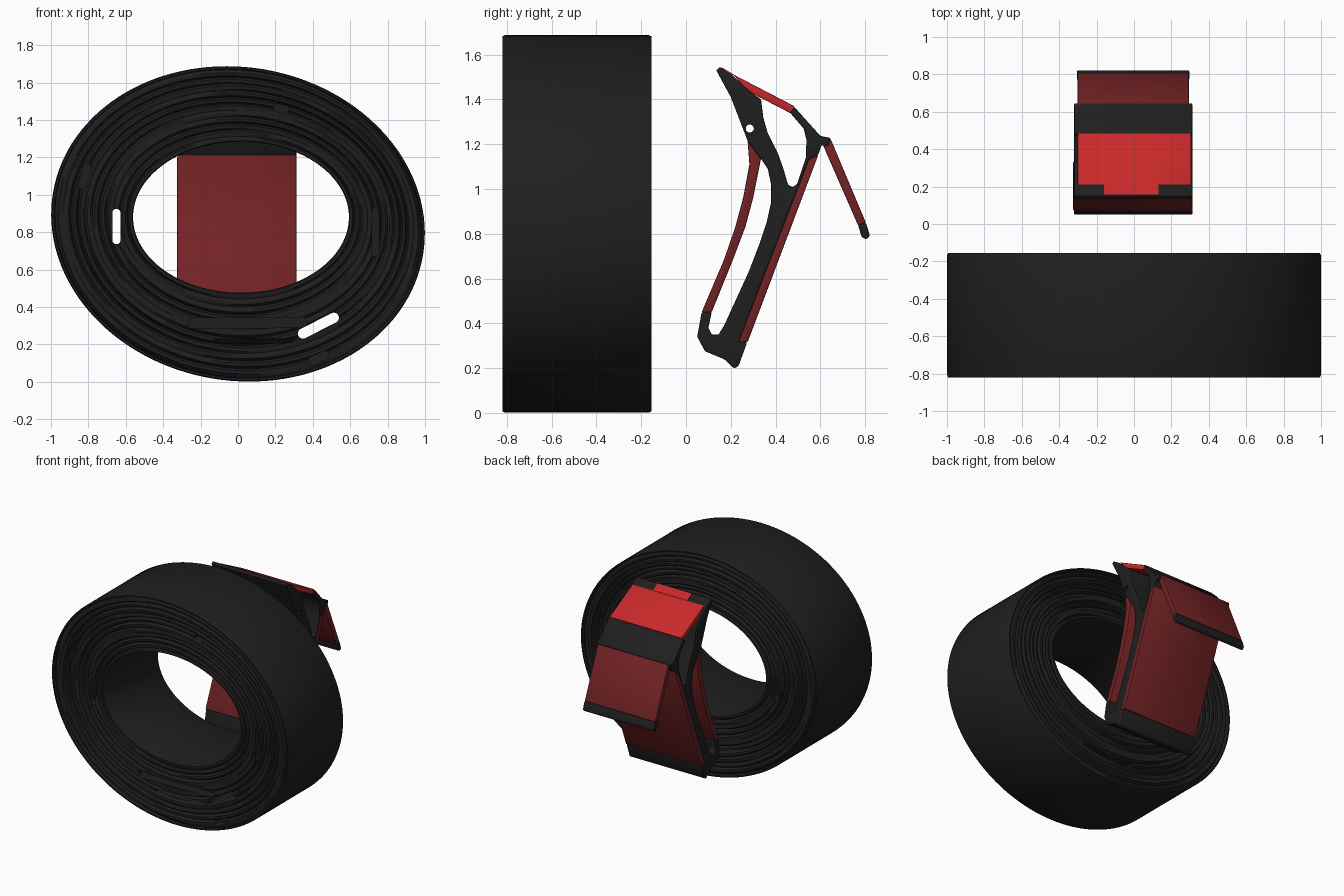
import bpy, bmesh, math, random
from mathutils import Matrix

if "Cube" in bpy.data.objects:
    bpy.data.objects.remove(bpy.data.objects["Cube"])

random.seed(4)


def material(name, rgb):
    m = bpy.data.materials.new(name)
    m.diffuse_color = (*rgb, 1)
    m.use_nodes = True
    m.node_tree.nodes["Principled BSDF"].inputs["Base Color"].default_value = m.diffuse_color
    return m


BLACK = material("matte_black", (0.0135, 0.0135, 0.0135))
RED = material("bright_red", (0.58, 0.022, 0.023))
DARK_RED = material("dark_red", (0.175, 0.0165, 0.018))


def make_object(name, bm, mat):
    bmesh.ops.recalc_face_normals(bm, faces=bm.faces)
    me = bpy.data.meshes.new(name)
    bm.to_mesh(me)
    bm.free()
    me.materials.append(mat)
    ob = bpy.data.objects.new(name, me)
    bpy.context.collection.objects.link(ob)
    return ob


def activate(ob):
    bpy.ops.object.select_all(action='DESELECT')
    ob.select_set(True)
    bpy.context.view_layer.objects.active = ob


def smooth(ob, angle=35):
    activate(ob)
    bpy.ops.object.shade_smooth_by_angle(angle=math.radians(angle))


def slab(name, points, x0, x1, mat, bevel=0.008):
    """Side profile (y, z) extruded across the width."""
    bm = bmesh.new()
    face = bm.faces.new([bm.verts.new((x0, y, z)) for y, z in points])
    ext = bmesh.ops.extrude_face_region(bm, geom=[face])
    for g in ext["geom"]:
        if isinstance(g, bmesh.types.BMVert):
            g.co.x = x1
    ob = make_object(name, bm, mat)
    if bevel:
        activate(ob)
        mod = ob.modifiers.new("edges", 'BEVEL')
        mod.width, mod.segments, mod.limit_method = bevel, 2, 'ANGLE'
        bpy.ops.object.modifier_apply(modifier=mod.name)
    smooth(ob)
    return ob


def cut(target, cutter, solver='EXACT'):
    cutter.hide_render = True
    activate(target)
    mod = target.modifiers.new("cut", 'BOOLEAN')
    mod.operation, mod.solver, mod.object = 'DIFFERENCE', solver, cutter
    bpy.ops.object.modifier_apply(modifier=mod.name)
    bpy.data.objects.remove(cutter)


def slot_cutter(x, z, length, width, angle, y0, y1):
    """Capsule prism running along y."""
    bm = bmesh.new()
    ring = []
    for i in range(16):
        a = math.tau * (i + 0.5) / 16
        px = width * math.cos(a) + math.copysign(length - width, math.cos(a))
        pz = width * math.sin(a)
        c, s = math.cos(math.radians(angle)), math.sin(math.radians(angle))
        ring.append((x + px * c - pz * s, z + px * s + pz * c))
    lo = [bm.verts.new((px, y0, pz)) for px, pz in ring]
    hi = [bm.verts.new((px, y1, pz)) for px, pz in ring]
    bm.faces.new(lo)
    bm.faces.new(hi)
    for i in range(16):
        j = (i + 1) % 16
        bm.faces.new((lo[i], lo[j], hi[j], hi[i]))
    return make_object("slot_cutter", bm, BLACK)


# Wound strap roll: oval ring whose two ends show the wound layers
Y0, Y1, SEG, LAYERS = -0.82, -0.155, 128, 10


def oval(f, t):
    a, b = 0.577 + 0.42 * f, 0.404 + 0.439 * f
    x = 0.016 * (1 - f) + a * math.cos(t) - 0.06 * f * math.sin(t)
    z = 0.88 - 0.036 * f + b * math.sin(t)
    return x, z


half = [(0.0, 0.012), (0.012, 0.0), (0.05, 0.0)]
for k in range(LAYERS):
    f = 0.07 + 0.87 * k / LAYERS
    half += [(f, 0.014 + 0.014 * random.random()), (f + 0.025, 0.004)]
    half += [(f + 0.06, 0.003)]
half += [(0.955, 0.022), (0.965, 0.0), (0.988, 0.0), (1.0, 0.012)]
profile = [(f, d, 1) for f, d in half] + [(f, d, -1) for f, d in reversed(half)]

bm = bmesh.new()
rings = []
for i in range(SEG):
    t = math.tau * i / SEG
    row = []
    for f, d, side in profile:
        wob = 0.008 * math.sin(3 * t + side) * math.sin(math.pi * f)
        x, z = oval(f + wob, t)
        inside = 0.05 < f < 0.96
        depth = d * (1 + 0.7 * math.sin(2 * t + 20 * f)) if inside else d
        row.append(bm.verts.new((x, Y0 + depth if side > 0 else Y1 - depth, z)))
    rings.append(row)
n = len(profile)
for i in range(SEG):
    r, s = rings[i], rings[(i + 1) % SEG]
    for j in range(n):
        k = (j + 1) % n
        bm.faces.new((r[j], r[k], s[k], s[j]))
roll = make_object("strap_roll", bm, BLACK)

# Gaps between layers: through slots, then shallow pockets in the front
for x, z, length, width, angle in [(-0.65, 0.83, 0.095, 0.022, 90),
                                   (0.085, 0.219, 0.215, 0.012, 0.5),
                                   (0.43, 0.30, 0.12, 0.028, 27)]:
    cut(roll, slot_cutter(x, z, length, width, angle, -1, 0), 'MANIFOLD')
for x, z, length, width, angle in [(0.05, 0.315, 0.32, 0.028, 0.5),
                                   (0.735, 0.80, 0.13, 0.018, 90),
                                   (0.23, 1.46, 0.04, 0.022, -15),
                                   (-0.82, 1.10, 0.07, 0.022, 75),
                                   (0.43, 0.125, 0.06, 0.024, 25)]:
    cut(roll, slot_cutter(x, z, length, width, angle, -1, Y0 + 0.08),
        'MANIFOLD')
smooth(roll, 40)

# Clip frame: pointed head, inner spine and foot in one piece
frame = slab("clip_frame", [
    (0.135, 1.53), (0.15, 1.545), (0.21, 1.505), (0.28, 1.44), (0.335, 1.40),
    (0.345, 1.32), (0.365, 1.25), (0.41, 1.16), (0.435, 1.09), (0.455, 1.02),
    (0.475, 1.008), (0.495, 1.02), (0.535, 1.14), (0.538, 1.22),
    (0.525, 1.27), (0.465, 1.34), (0.485, 1.365), (0.60, 1.237),
    (0.645, 1.228), (0.635, 1.19), (0.605, 1.195), (0.592, 1.155),
    (0.548, 1.13), (0.235, 0.32), (0.273, 0.315), (0.235, 0.21),
    (0.215, 0.198), (0.17, 0.24), (0.085, 0.275), (0.05, 0.34), (0.07, 0.45),
    (0.115, 0.45), (0.10, 0.38), (0.115, 0.35), (0.145, 0.35), (0.17, 0.39),
    (0.28, 0.63), (0.33, 0.76), (0.36, 0.85), (0.38, 0.94), (0.38, 1.02),
    (0.365, 1.09), (0.335, 1.135), (0.275, 1.215), (0.25, 1.28),
    (0.20, 1.41)], -0.32, 0.312, BLACK, 0.005)

# Small pin hole through the head
bm = bmesh.new()
bmesh.ops.create_cone(bm, cap_ends=True, segments=20, radius1=0.018,
                      radius2=0.018, depth=1,
                      matrix=Matrix.Translation((0, 0.285, 1.27))
                      @ Matrix.Rotation(math.pi / 2, 4, 'Y'))
cut(frame, make_object("pin_cutter", bm, BLACK))
smooth(frame)

# Red panels set into the frame
slab("front_panel", [(0.275, 1.215), (0.283, 1.11), (0.255, 0.96),
                     (0.22, 0.83), (0.17, 0.685), (0.07, 0.45),
                     (0.115, 0.45), (0.21, 0.685), (0.265, 0.83),
                     (0.30, 0.96), (0.335, 1.135)],
     -0.325, 0.312, DARK_RED, 0.005)
slab("back_panel", [(0.592, 1.155), (0.275, 0.315), (0.235, 0.32),
                    (0.548, 1.13)], -0.322, 0.314, DARK_RED, 0.005)
slab("top_panel", [(0.21, 1.512), (0.487, 1.368), (0.467, 1.338),
                   (0.27, 1.44)], -0.302, 0.305, RED, 0.005)
slab("top_panel_tongue", [(0.158, 1.544), (0.212, 1.512), (0.21, 1.503),
                          (0.157, 1.538)], -0.16, 0.13, RED, 0)

# Hinged flap with its black lip
slab("flap", [(0.645, 1.226), (0.803, 0.85), (0.768, 0.838), (0.612, 1.195)],
     -0.302, 0.293, DARK_RED, 0.005)
slab("flap_lip", [(0.803, 0.85), (0.768, 0.838), (0.785, 0.785),
                  (0.805, 0.775), (0.822, 0.79)], -0.305, 0.296, BLACK, 0.006)
